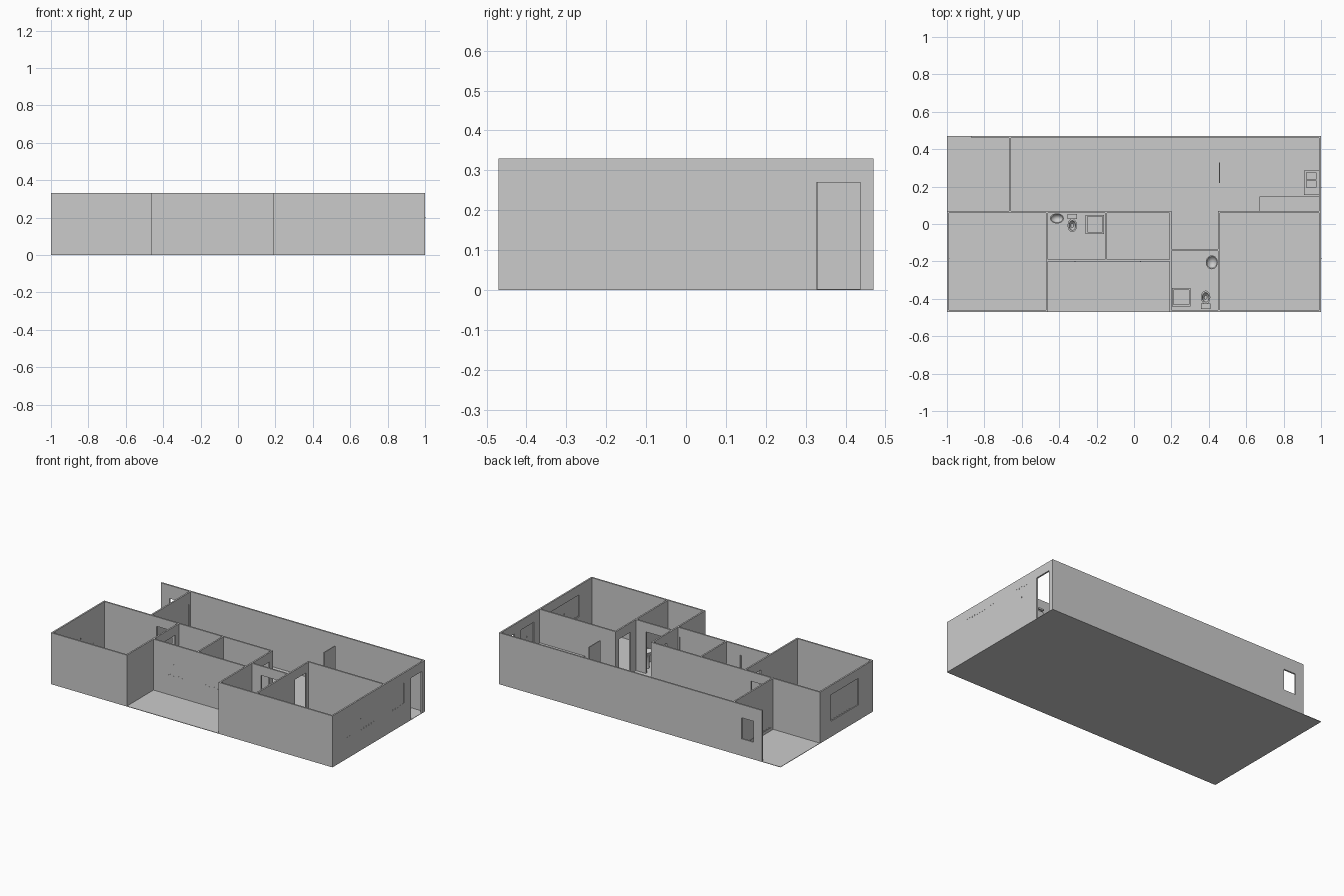
import bpy, bmesh, math
from mathutils import Matrix, Vector

if "Cube" in bpy.data.objects:
    bpy.data.objects.remove(bpy.data.objects["Cube"])

H, T = 0.33, 0.010      # wall height and thickness
DOOR = 0.27             # door head height


def finish(name, bm, smooth=False):
    bmesh.ops.recalc_face_normals(bm, faces=bm.faces)
    me = bpy.data.meshes.new(name)
    bm.to_mesh(me)
    bm.free()
    ob = bpy.data.objects.new(name, me)
    bpy.context.collection.objects.link(ob)
    if smooth:
        bpy.context.view_layer.objects.active = ob
        ob.select_set(True)
        bpy.ops.object.shade_smooth_by_angle(angle=math.radians(40))
        ob.select_set(False)
    return ob


def box(name, x0, x1, y0, y1, z0, z1):
    bm = bmesh.new()
    m = Matrix.Translation(((x0 + x1) / 2, (y0 + y1) / 2, (z0 + z1) / 2))
    bmesh.ops.create_cube(bm, size=1, matrix=m @ Matrix.Diagonal((x1 - x0, y1 - y0, z1 - z0, 1)))
    return finish(name, bm)


def panel(name, axis, pos, a, b, holes=(), t=T, z0=0.0, z1=H):
    """Slab with rectangular holes (u0, u1, v0, v1). axis = direction of its thickness."""
    us = sorted({a, b, *[h[0] for h in holes], *[h[1] for h in holes]})
    vs = sorted({z0, z1, *[h[2] for h in holes], *[h[3] for h in holes]})

    def place(u, v):
        return {'x': (pos - t / 2, u, v), 'y': (u, pos - t / 2, v), 'z': (u, v, pos - t / 2)}[axis]
    bm = bmesh.new()
    grid = {(u, v): bm.verts.new(place(u, v)) for u in us for v in vs}
    for u0, u1 in zip(us, us[1:]):
        for v0, v1 in zip(vs, vs[1:]):
            cu, cv = (u0 + u1) / 2, (v0 + v1) / 2
            if not any(h[0] < cu < h[1] and h[2] < cv < h[3] for h in holes):
                bm.faces.new([grid[u0, v0], grid[u1, v0], grid[u1, v1], grid[u0, v1]])
    bmesh.ops.delete(bm, geom=[v for v in bm.verts if not v.link_faces], context='VERTS')
    ext = bmesh.ops.extrude_face_region(bm, geom=bm.faces[:], use_keep_orig=True)
    shift = Vector([t if c == axis else 0 for c in 'xyz'])
    bmesh.ops.translate(bm, vec=shift, verts=[g for g in ext['geom'] if isinstance(g, bmesh.types.BMVert)])
    return finish(name, bm)


def window(name, axis, pos, a, b, z0, z1, leaves=2):
    """Framed leaves with a thin pane and a small latch."""
    f, w = 0.006, (b - a) / leaves
    holes = [(a + i * w + f, a + (i + 1) * w - f, z0 + f, z1 - f) for i in range(leaves)]
    panel(name + "_frame", axis, pos, a, b, holes, 0.005, z0, z1)
    panel(name + "_pane", axis, pos, a, b, (), 0.004, z0, z1)
    c, z = (a + b) / 2, (z0 + z1) / 2
    panel(name + "_latch", axis, pos, c - 0.002, c + 0.002, (), 0.010, z - 0.004, z + 0.004)


def lathe(name, loc, rings, sx, sy, n=24):
    """Oval solid from (scale, height) rings, capped at both ends."""
    bm = bmesh.new()
    loops = [[bm.verts.new((loc[0] + s * sx * math.cos(k * math.tau / n),
                            loc[1] + s * sy * math.sin(k * math.tau / n), z))
              for k in range(n)] for s, z in rings]
    for p, q in zip(loops, loops[1:]):
        for k in range(n):
            bm.faces.new([p[k], p[(k + 1) % n], q[(k + 1) % n], q[k]])
    bm.faces.new(loops[0])
    bm.faces.new(loops[-1])
    return finish(name, bm, True)


def tray(name, x0, x1, y0, y1):
    panel(name + "_rim", 'z', 0.011, x0, x1, [(x0 + 0.009, x1 - 0.009, y0 + 0.009, y1 - 0.009)],
          0.016, y0, y1)
    box(name + "_base", x0 + 0.009, x1 - 0.009, y0 + 0.009, y1 - 0.009, 0.003, 0.010)
    lathe(name + "_drain", ((x0 + x1) / 2, y0 + 0.02), [(1, 0.009), (1, 0.011)], 0.004, 0.004, 12)


def toilet(name, x, y, d):
    """d = +1 when the tank stands on the +y side."""
    lathe(name + "_bowl", (x, y), [(0.6, 0.003), (0.55, 0.02), (0.95, 0.045), (1, 0.054),
                                   (0.72, 0.054), (0.6, 0.04), (0.3, 0.03)], 0.025, 0.036)
    ya, yb = sorted((y + d * 0.034, y + d * 0.062))
    box(name + "_tank", x - 0.025, x + 0.025, ya, yb, 0.045, 0.10)


def basin(name, x, y, rx, ry):
    lathe(name, (x, y), [(0.35, 0.003), (0.28, 0.07), (0.6, 0.09), (1, 0.108), (1, 0.113),
                         (0.85, 0.113), (0.6, 0.1), (0.2, 0.094)], rx, ry)


# floor slab
box("floor", -1, 1, -0.47, 0.47, 0, 0.003)

# outer walls
panel("east_wall", 'x', 0.995, -0.47, 0.47,
      [(0.327, 0.437, 0, DOOR), (-0.33, -0.04, 0.13, 0.27), (0.13, 0.26, 0.13, 0.27)])
panel("west_wall", 'x', -0.995, -0.47, 0.07, [(-0.32, -0.045, 0.10, 0.27)])
panel("north_wall", 'y', 0.465, -0.87, 0.99, [(-0.81, -0.725, 0.11, 0.245)])
panel("front_wall_left", 'y', -0.465, -0.99, -0.46)
panel("front_wall_right", 'y', -0.465, 0.19, 0.99)
panel("recessed_front_wall", 'y', -0.195, -0.46, 0.19,
      [(-0.38, -0.25, 0.13, 0.27), (-0.11, 0.18, 0.13, 0.27)])
panel("patio_wall", 'x', -0.663, 0.07, 0.46, [(0.09, 0.45, 0.022, 0.26)])

# inner walls
panel("corridor_wall_left", 'y', 0.065, -0.99, 0.20, [(-0.62, -0.51, 0, DOOR)])
panel("corridor_wall_right", 'y', 0.065, 0.45, 0.99)
panel("left_bedroom_wall", 'x', -0.465, -0.46, 0.06, [(-0.09, 0.025, 0, DOOR)])
panel("left_bath_wall", 'x', -0.15, -0.19, 0.06)
panel("hall_wall_left", 'x', 0.195, -0.46, 0.06, [(-0.08, 0.035, 0, DOOR)])
panel("hall_wall_right", 'x', 0.455, -0.46, 0.06, [(-0.08, 0.035, 0, DOOR)])
panel("right_bath_wall", 'y', -0.14, 0.20, 0.45, [(0.265, 0.38, 0, DOOR)])
panel("short_partition", 'x', 0.457, 0.22, 0.33, t=0.006)

# windows: flush outside on the east and front, set back on the west
window("east_bedroom_window", 'x', 0.9972, -0.33, -0.04, 0.13, 0.27)
window("kitchen_window", 'x', 0.9972, 0.13, 0.26, 0.13, 0.27)
window("left_bath_window", 'y', -0.1972, -0.38, -0.25, 0.13, 0.27)
window("middle_bedroom_window", 'y', -0.1972, -0.11, 0.18, 0.13, 0.27)
window("west_window", 'x', -0.9925, -0.32, -0.045, 0.10, 0.27, 1)
window("patio_door", 'x', -0.663, 0.09, 0.45, 0.022, 0.26)

# kitchen counter and double sink
box("kitchen_counter", 0.67, 0.99, 0.07, 0.147, 0.003, 0.115)
panel("sink_top", 'z', 0.110, 0.91, 0.99,
      [(0.921, 0.972, 0.195, 0.232), (0.921, 0.972, 0.238, 0.275)], 0.010, 0.155, 0.285)
box("sink_cabinet", 0.912, 0.99, 0.157, 0.283, 0.003, 0.095)

# left bathroom
basin("left_basin", -0.412, 0.03, 0.037, 0.027)
toilet("left_toilet", -0.33, -0.008, 1)
tray("left_shower", -0.258, -0.160, -0.053, 0.048)

# right bathroom
basin("right_basin", 0.416, -0.205, 0.032, 0.037)
toilet("right_toilet", 0.383, -0.392, -1)
tray("right_shower", 0.202, 0.302, -0.44, -0.343)
